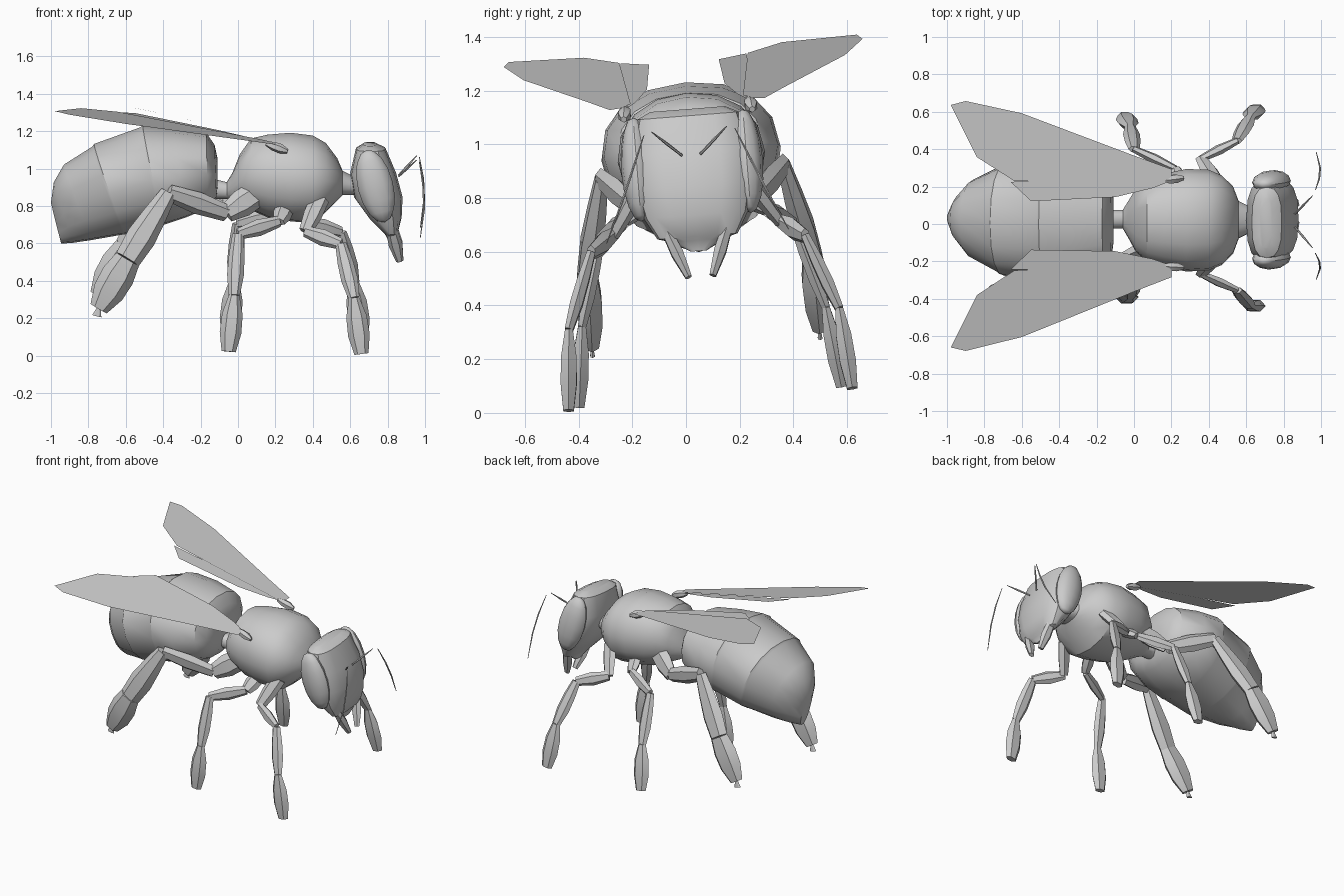
import bpy, bmesh, math
from mathutils import Matrix, Vector

cube = bpy.data.objects.get("Cube")
if cube:
    bpy.data.objects.remove(cube, do_unlink=True)

GREY = (0.6, 0.6, 0.6, 1.0)
mat = bpy.data.materials.new("plain grey")
mat.use_nodes = True
mat.diffuse_color = GREY
mat.node_tree.nodes["Principled BSDF"].inputs["Base Color"].default_value = GREY

# The whole insect banks slightly to one side
BANK = Matrix.Translation((0, 0.095, 0)) @ Matrix.Rotation(math.radians(4.5), 4, 'X')


def finish(name, bm, angle=35):
    bmesh.ops.recalc_face_normals(bm, faces=bm.faces)
    bm.transform(BANK)
    mesh = bpy.data.meshes.new(name)
    bm.to_mesh(mesh)
    bm.free()
    mesh.materials.append(mat)
    obj = bpy.data.objects.new(name, mesh)
    bpy.context.collection.objects.link(obj)
    bpy.ops.object.select_all(action='DESELECT')
    obj.select_set(True)
    bpy.context.view_layer.objects.active = obj
    bpy.ops.object.shade_smooth_by_angle(angle=math.radians(angle))


def add_loft(bm, rings):
    loops = [[bm.verts.new(p) for p in ring] for ring in rings]
    n = len(loops[0])
    for a, b in zip(loops, loops[1:]):
        for i in range(n):
            j = (i + 1) % n
            bm.faces.new((a[i], a[j], b[j], b[i]))
    bm.faces.new(loops[0])
    bm.faces.new(loops[-1])


def body_ring(p, q, half_width, n=16, squareness=1.0):
    """Oval spanning p to q in the middle plane, with a half width along y."""
    p, q = Vector((p[0], 0, p[1])), Vector((q[0], 0, q[1]))
    mid, arm = (p + q) / 2, (p - q) / 2
    ring = []
    for i in range(n):
        t = math.tau * i / n
        c, s = math.cos(t), math.sin(t)
        c = math.copysign(abs(c) ** squareness, c)
        s = math.copysign(abs(s) ** squareness, s)
        ring.append(mid + arm * c + Vector((0, half_width * s, 0)))
    return ring


def add_limb(bm, a, b, radii, flat=0.65, n=6):
    """Tapered limb piece, narrower sideways than fore and aft."""
    a, b = Vector(a), Vector(b)
    axis = (b - a).normalized()
    side = (Vector((0, 1, 0)) - axis * axis.y).normalized()
    wide = axis.cross(side)
    rings = []
    for k, r in enumerate(radii):
        c = a.lerp(b, k / (len(radii) - 1))
        rings.append([c + wide * r * math.cos(math.tau * i / n)
                      + side * r * flat * math.sin(math.tau * i / n) for i in range(n)])
    add_loft(bm, rings)


def flip(p, s):
    return (p[0], p[1] * s, p[2])


# Abdomen: tilted rings (top point, bottom point, half width), with stepped plates
abdomen = [
    ((-0.11, 1.06), (-0.11, 0.9), 0.12), ((-0.125, 1.13), (-0.115, 0.85), 0.2),
    ((-0.17, 1.195), (-0.16, 0.79), 0.27), ((-0.34, 1.22), (-0.28, 0.74), 0.325),
    ((-0.51, 1.235), (-0.4, 0.7), 0.335), ((-0.52, 1.225), (-0.41, 0.7), 0.328),
    ((-0.77, 1.135), (-0.6, 0.65), 0.305), ((-0.78, 1.12), (-0.61, 0.65), 0.295),
    ((-0.93, 1.025), (-0.78, 0.62), 0.21), ((-0.985, 0.93), (-0.88, 0.605), 0.12),
    ((-1.0, 0.82), (-0.945, 0.6), 0.04)]
bm = bmesh.new()
add_loft(bm, [body_ring(*r, squareness=0.9) for r in abdomen])
finish("abdomen", bm)

# Thorax with waist and neck: upright rings (x, top, bottom, half width)
thorax = [
    (-0.14, 0.95, 0.84, 0.05), (-0.06, 0.93, 0.84, 0.05), (-0.03, 0.98, 0.83, 0.1),
    (0.01, 1.08, 0.81, 0.17), (0.07, 1.165, 0.78, 0.22), (0.16, 1.185, 0.74, 0.25),
    (0.28, 1.195, 0.72, 0.275), (0.4, 1.18, 0.71, 0.27), (0.47, 1.14, 0.77, 0.24),
    (0.53, 1.06, 0.83, 0.18), (0.56, 0.99, 0.86, 0.1), (0.64, 0.95, 0.86, 0.06)]
bm = bmesh.new()
add_loft(bm, [body_ring((x, t), (x, b), w, squareness=0.92) for x, t, b, w in thorax])
finish("thorax", bm)

# Head: level rings (height, back, front, half width)
head = [
    (1.135, 0.67, 0.74, 0.14), (1.11, 0.63, 0.79, 0.19), (0.98, 0.6, 0.845, 0.225),
    (0.85, 0.62, 0.88, 0.22), (0.74, 0.7, 0.875, 0.195), (0.66, 0.78, 0.855, 0.15),
    (0.645, 0.79, 0.84, 0.1), (0.605, 0.81, 0.83, 0.03)]
bm = bmesh.new()
add_loft(bm, [body_ring((f, z), (b, z), w, squareness=0.75) for z, b, f, w in head])
finish("head", bm)

# Leg joints from hip to toe, for one side, and the thickness of each piece
legs = {
    "front": [(0.44, 0.2, 0.86), (0.36, 0.31, 0.69), (0.55, 0.4, 0.63),
              (0.62, 0.505, 0.35), (0.66, 0.53, 0.05)],
    "middle": [(0.25, 0.18, 0.8), (0.22, 0.26, 0.74), (0.0, 0.36, 0.68),
               (-0.02, 0.455, 0.36), (-0.05, 0.49, 0.06)],
    "hind": [(0.1, 0.15, 0.88), (-0.06, 0.22, 0.78), (-0.37, 0.34, 0.9),
             (-0.59, 0.42, 0.55), (-0.745, 0.425, 0.285)]}
slim = ((0.05, 0.05, 0.035), (0.03, 0.045, 0.03),
        (0.03, 0.042, 0.045, 0.03), (0.028, 0.055, 0.058, 0.038))
stout = ((0.07, 0.075, 0.05), (0.045, 0.06, 0.045),
         (0.045, 0.065, 0.08, 0.07), (0.07, 0.09, 0.085, 0.05))

# Wing outlines seen from above
forewing = [(0.2, 0.25), (0.2, 0.29), (0.0, 0.365), (-0.6, 0.6), (-0.9, 0.67),
            (-0.98, 0.65), (-0.84, 0.37), (-0.64, 0.24), (0.15, 0.21)]
hindwing = [(0.18, 0.22), (0.1, 0.19), (-0.1, 0.145), (-0.55, 0.13), (-0.66, 0.235),
            (-0.3, 0.24)]

antenna = [(0.97, 0.17, 1.05), (0.99, 0.22, 0.93), (0.995, 0.27, 0.81), (0.975, 0.34, 0.66)]

for side, s in (("left", 1), ("right", -1)):
    # Legs
    for which, joints in legs.items():
        bm = bmesh.new()
        pieces = stout if which == "hind" else slim
        for a, b, radii in zip(joints, joints[1:], pieces):
            add_limb(bm, flip(a, s), flip(b, s), radii, 0.6)
        if which == "hind":
            toe = Vector(flip(joints[-1], s))
            add_limb(bm, toe, toe + Vector((-0.01, 0, -0.04)), (0.012, 0.025), 0.4)
        finish(f"{side}_{which}_leg", bm, 25)

    # Wings
    for name, outline, drop in (("forewing", forewing, 0), ("hindwing", hindwing, 0.006)):
        bm = bmesh.new()
        bm.faces.new([bm.verts.new((x, y * s, 1.217 - 0.2 * x - 0.0785 * y - drop))
                      for x, y in outline])
        finish(f"{side}_{name}", bm)

    # Wing root
    bm = bmesh.new()
    add_limb(bm, (0.265, 0.24 * s, 1.115), (0.15, 0.23 * s, 1.155), (0.012, 0.026, 0.024, 0.012), 1)
    finish(f"{side}_wing_root", bm)

    # Eye
    bm = bmesh.new()
    bmesh.ops.create_uvsphere(bm, u_segments=12, v_segments=8, radius=1)
    bm.transform(Matrix.Translation((0.735, 0.205 * s, 0.925))
                 @ Matrix.Rotation(math.radians(-14), 4, 'Y')
                 @ Matrix.Diagonal((0.095, 0.06, 0.2, 1)))
    finish(f"{side}_eye", bm)

    # Mandible
    bm = bmesh.new()
    add_limb(bm, (0.82, 0.115 * s, 0.69), (0.865, 0.045 * s, 0.51), (0.03, 0.037, 0.02), 0.7)
    finish(f"{side}_mandible", bm, 25)

    # Antenna: stalk and drooping tip
    bm = bmesh.new()
    add_limb(bm, (0.86, 0.035 * s, 0.965), (0.955, 0.14 * s, 1.06), (0.005, 0.006, 0.002), 1)
    for i, (a, b) in enumerate(zip(antenna, antenna[1:])):
        radii = ((0.002, 0.005), (0.005, 0.005), (0.005, 0.002))[i]
        add_limb(bm, flip(a, s), flip(b, s), radii, 1)
    finish(f"{side}_antenna", bm)
